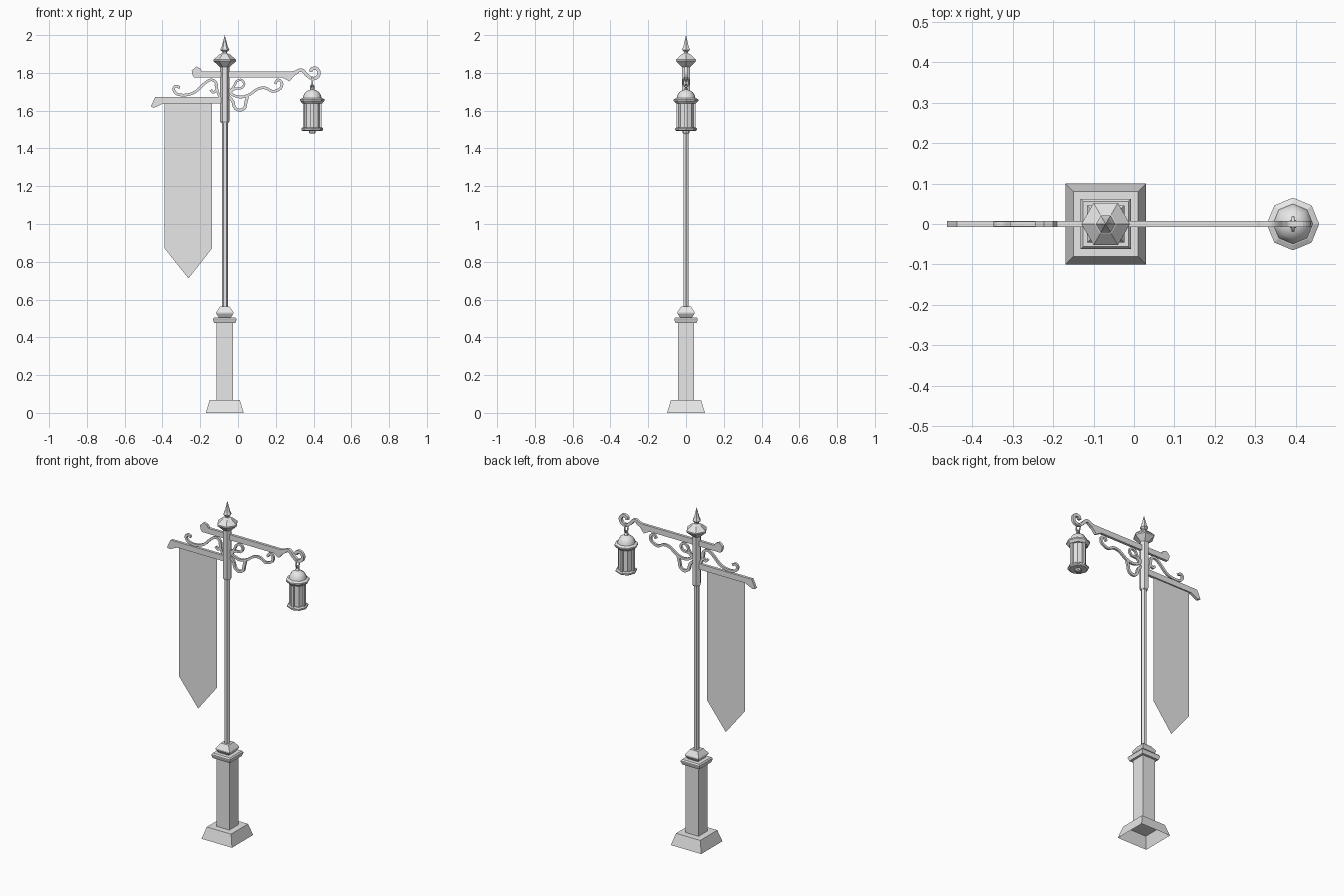
import bpy, bmesh, math
from mathutils import Vector

if "Cube" in bpy.data.objects:
    bpy.data.objects.remove(bpy.data.objects["Cube"])

PX = -0.07    # pole axis
LX = 0.393    # lantern axis

metal = bpy.data.materials.new("light grey")
metal.diffuse_color = (0.8, 0.8, 0.8, 1)
metal.use_nodes = True
metal.node_tree.nodes["Principled BSDF"].inputs["Base Color"].default_value = metal.diffuse_color


def finish(name, bm, smooth=None):
    bmesh.ops.recalc_face_normals(bm, faces=bm.faces)
    me = bpy.data.meshes.new(name)
    bm.to_mesh(me)
    bm.free()
    ob = bpy.data.objects.new(name, me)
    bpy.context.collection.objects.link(ob)
    me.materials.append(metal)
    if smooth:
        bpy.ops.object.select_all(action='DESELECT')
        bpy.context.view_layer.objects.active = ob
        ob.select_set(True)
        bpy.ops.object.shade_smooth_by_angle(angle=math.radians(smooth))
    return ob


def lathe(name, cx, profile, sides, turn=0.0, bottom=True, smooth=None):
    """Stack of n-sided rings, (radius, z) from bottom to top."""
    bm = bmesh.new()
    rings = []
    for r, z in profile:
        rings.append([bm.verts.new((cx + r * math.cos(turn + 2 * math.pi * i / sides),
                                    r * math.sin(turn + 2 * math.pi * i / sides), z))
                      for i in range(sides)])
    for a, b in zip(rings, rings[1:]):
        for i in range(sides):
            j = (i + 1) % sides
            bm.faces.new((a[i], a[j], b[j], b[i]))
    if bottom:
        bm.faces.new(rings[0])
    bm.faces.new(rings[-1])
    bmesh.ops.remove_doubles(bm, verts=bm.verts, dist=1e-5)
    return finish(name, bm, smooth)


def square(name, profile, bottom=True):
    """Square stack on the pole axis, (half width, z)."""
    return lathe(name, PX, [(h * math.sqrt(2), z) for h, z in profile], 4, math.pi / 4, bottom)


def plate(name, pts, half):
    """Outline in the xz plane, thickened along y."""
    bm = bmesh.new()
    f = bm.faces.new([bm.verts.new((x, -half, z)) for x, z in pts])
    if half:
        ext = bmesh.ops.extrude_face_region(bm, geom=[f])["geom"]
        bmesh.ops.translate(bm, vec=(0, 2 * half, 0),
                            verts=[v for v in ext if isinstance(v, bmesh.types.BMVert)])
    return finish(name, bm)


def scroll(name, pts, width, half, steps=4):
    """Flat bar of rectangular section following a smooth path in xz."""
    p = [Vector(q) for q in pts]
    p = [2 * p[0] - p[1]] + p + [2 * p[-1] - p[-2]]
    path = []
    for a, b, c, d in zip(p, p[1:], p[2:], p[3:]):
        for s in range(steps):
            t = s / steps
            path.append(0.5 * (2 * b + (c - a) * t + (2 * a - 5 * b + 4 * c - d) * t * t
                               + (3 * b - a - 3 * c + d) * t ** 3))
    path.append(p[-2])
    bm = bmesh.new()
    prev = None
    for i, q in enumerate(path):
        tan = (path[min(i + 1, len(path) - 1)] - path[max(i - 1, 0)]).normalized()
        n = Vector((-tan.y, tan.x)) * width / 2
        ring = [bm.verts.new((q.x + s * n.x, y, q.y + s * n.y))
                for s, y in ((1, -half), (1, half), (-1, half), (-1, -half))]
        if prev:
            for k in range(4):
                bm.faces.new((prev[k], prev[(k + 1) % 4], ring[(k + 1) % 4], ring[k]))
        else:
            bm.faces.new(ring)
        prev = ring
    bm.faces.new(prev)
    return finish(name, bm)


def link(name, z, rx, rz, thick, axis):
    """Oval chain link; axis 'x' lies in xz, 'y' lies in yz."""
    bm = bmesh.new()
    n, m = 12, 6
    rows = []
    for i in range(n):
        a = 2 * math.pi * i / n
        row = []
        for k in range(m):
            b = 2 * math.pi * k / m
            u = (rx + thick * math.cos(b)) * math.cos(a)
            w = (rz + thick * math.cos(b)) * math.sin(a)
            v = thick * math.sin(b)
            row.append(bm.verts.new((LX + (u if axis == 'x' else v),
                                     v if axis == 'x' else u, z + w)))
        rows.append(row)
    for i in range(n):
        for k in range(m):
            bm.faces.new((rows[i][k], rows[(i + 1) % n][k],
                          rows[(i + 1) % n][(k + 1) % m], rows[i][(k + 1) % m]))
    finish(name, bm, 60)


# Pedestal (open underneath)
square("base_foot", [(0.1, 0), (0.08, 0.068)], bottom=False)
square("pedestal_column", [(0.0425, 0.066), (0.0425, 0.48)])
square("pedestal_cap", [(0.056, 0.475), (0.062, 0.493), (0.062, 0.498), (0.056, 0.506)])
square("pedestal_collar", [(0.032, 0.505), (0.046, 0.527), (0.046, 0.533), (0.026, 0.562)])

# Pole, sleeve and finial
lathe("pole", PX, [(0.016, 0.56), (0.016, 1.55)], 6)
lathe("sleeve", PX, [(0.02, 1.535), (0.025, 1.545), (0.025, 1.83)], 6)
lathe("finial", PX, [(0.024, 1.83), (0.06, 1.862), (0.06, 1.87), (0.027, 1.898),
                     (0.013, 1.904), (0.013, 1.912), (0.024, 1.922), (0.016, 1.94),
                     (0.0, 2.0)], 6)

# Upper arm with upturned tail and drooping nose
plate("upper_arm", [(-0.245, 1.812), (-0.222, 1.833), (-0.2, 1.824), (-0.19, 1.808),
                    (0.285, 1.808), (0.305, 1.813), (0.325, 1.8), (0.3, 1.786),
                    (0.272, 1.755), (0.235, 1.775), (-0.232, 1.775), (-0.24, 1.788)], 0.008)
scroll("arm_hook", [(0.298, 1.797), (0.322, 1.813), (0.343, 1.812), (0.365, 1.788),
                    (0.393, 1.77), (0.42, 1.778), (0.429, 1.803), (0.414, 1.824),
                    (0.39, 1.82), (0.386, 1.805)], 0.018, 0.008)

# Banner arm and banner
plate("banner_arm", [(-0.462, 1.622), (-0.438, 1.672), (-0.09, 1.672), (-0.09, 1.638),
                     (-0.395, 1.638), (-0.445, 1.615)], 0.008)
plate("banner", [(-0.388, 1.64), (-0.388, 0.87), (-0.262, 0.712), (-0.138, 0.87),
                 (-0.138, 1.64)], 0)

# Scrollwork brackets
scroll("left_scroll", [(-0.308, 1.722), (-0.33, 1.73), (-0.341, 1.712), (-0.322, 1.688),
                       (-0.275, 1.683), (-0.225, 1.7), (-0.18, 1.742), (-0.145, 1.763),
                       (-0.118, 1.75), (-0.113, 1.715), (-0.13, 1.697), (-0.145, 1.71)],
       0.014, 0.006)
scroll("left_scroll_stem", [(-0.118, 1.74), (-0.108, 1.7), (-0.095, 1.672)], 0.014, 0.006)
scroll("right_scroll", [(0.195, 1.742), (0.212, 1.763), (0.232, 1.748), (0.225, 1.718),
                        (0.185, 1.702), (0.145, 1.72), (0.105, 1.715), (0.06, 1.685),
                        (0.015, 1.672), (-0.03, 1.685), (-0.048, 1.715)], 0.014, 0.006)
scroll("upper_curl", [(-0.045, 1.69), (-0.02, 1.715), (0.018, 1.72), (0.033, 1.742),
                      (0.018, 1.763), (-0.008, 1.755), (-0.018, 1.735), (-0.045, 1.695)],
       0.012, 0.006)
scroll("lower_curl", [(-0.05, 1.675), (-0.028, 1.65), (-0.018, 1.617), (0.008, 1.602),
                      (0.035, 1.615), (0.042, 1.645), (0.05, 1.675)], 0.016, 0.006)

# Hanging links
link("hook_link", 1.752, 0.016, 0.026, 0.004, 'y')
link("lantern_link", 1.723, 0.009, 0.014, 0.004, 'x')

# Lantern
lathe("lantern_drip", LX, [(0.012, 1.478), (0.018, 1.482), (0.018, 1.494)], 8)
lathe("lantern_floor", LX, [(0.05, 1.492), (0.058, 1.498), (0.058, 1.506), (0.05, 1.512)], 8)
lathe("lantern_glass", LX, [(0.043, 1.508), (0.043, 1.648)], 8)
lathe("lantern_eave", LX, [(0.052, 1.638), (0.065, 1.652), (0.065, 1.66), (0.052, 1.667)], 8)
lathe("lantern_dome", LX, [(0.05, 1.665), (0.046, 1.682), (0.036, 1.698), (0.02, 1.708),
                           (0.011, 1.711), (0.011, 1.717), (0.006, 1.721)], 8, smooth=50)

# Lantern corner posts
for i in range(4):
    a = i * math.pi / 2
    bm = bmesh.new()
    bmesh.ops.create_cube(bm, size=1)
    for v in bm.verts:
        x, y = v.co.x * 0.012 + 0.044, v.co.y * 0.016
        v.co = (LX + x * math.cos(a) - y * math.sin(a),
                x * math.sin(a) + y * math.cos(a), 1.577 + v.co.z * 0.145)
    finish(f"lantern_post_{i + 1}", bm)
